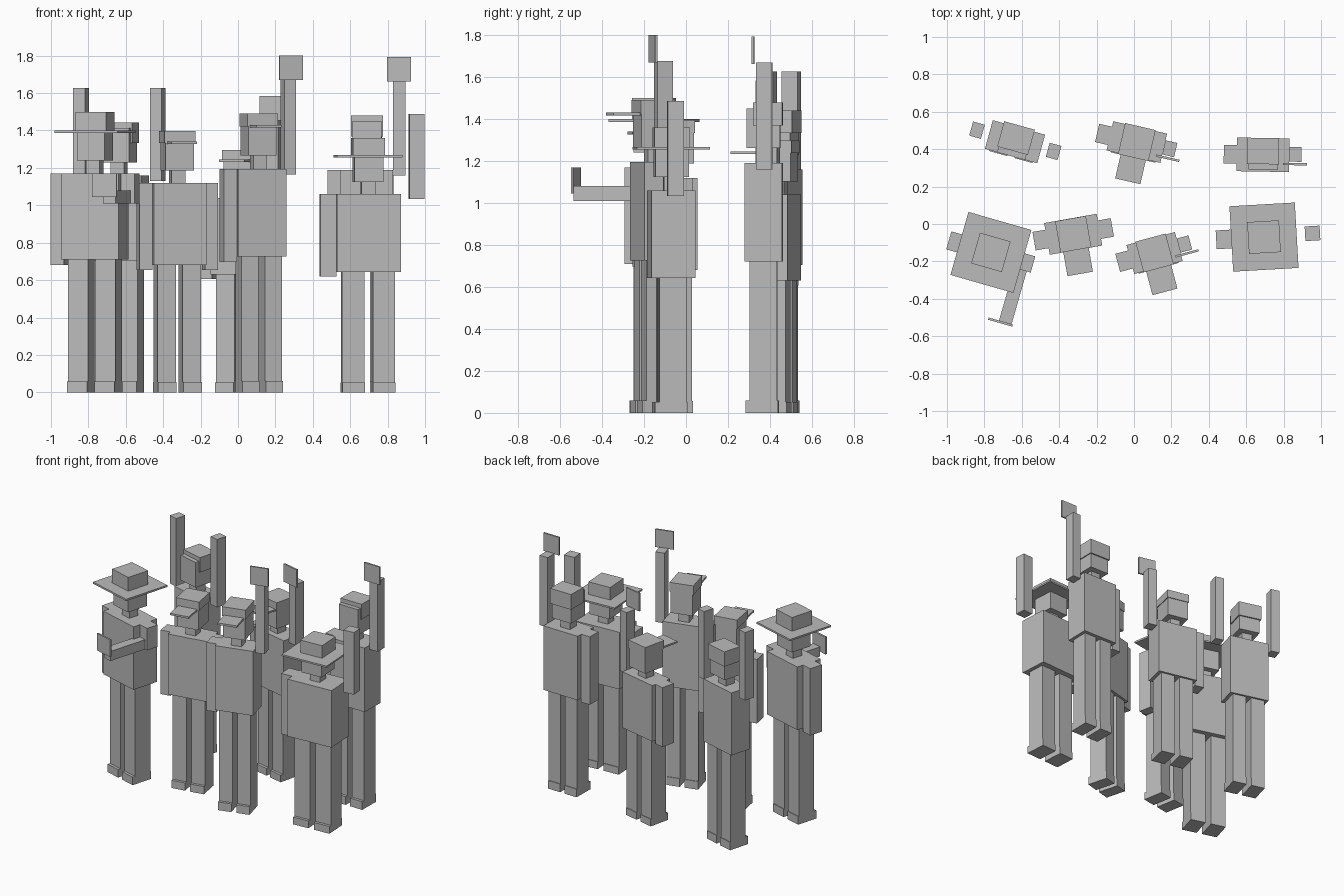
import bpy
from math import radians
from mathutils import Matrix, Vector

if "Cube" in bpy.data.objects:
    bpy.data.objects.remove(bpy.data.objects["Cube"])

grey = bpy.data.materials.new("plain_grey")
grey.diffuse_color = (0.5, 0.5, 0.5, 1)
grey.use_nodes = True
grey.node_tree.nodes["Principled BSDF"].inputs["Base Color"].default_value = grey.diffuse_color


def box(name, frame, x, y, z):
    """Box given by (min, max) ranges in a person's own frame."""
    xs, ys, zs = sorted(x), sorted(y), sorted(z)
    pts = [frame @ Vector((a, b, c)) for c in zs for b in ys for a in xs]
    faces = [(0, 2, 3, 1), (4, 5, 7, 6), (0, 1, 5, 4),
             (2, 6, 7, 3), (0, 4, 6, 2), (1, 3, 7, 5)]
    mesh = bpy.data.meshes.new(name)
    mesh.from_pydata(pts, [], faces)
    mesh.materials.append(grey)
    ob = bpy.data.objects.new(name, mesh)
    bpy.context.collection.objects.link(ob)


def mid(c, size):
    return (c - size / 2, c + size / 2)


def person(tag, pos, turn, top, w, d, left, right, headwear, arm_w=0.07, gap=0.0):
    """top = shoulder height; all heights are proportions of it."""
    frame = Matrix.Translation((*pos, 0)) @ Matrix.Rotation(radians(turn), 4, 'Z')

    def part(name, x, y, z):
        box(f"{tag}_{name}", frame, x, y, (z[0] * top, z[1] * top))

    # legs and shoes
    for side, s in (("left", -1), ("right", 1)):
        lx = mid(s * w * 0.24, w * 0.35)
        part(f"{side}_leg", lx, mid(0, 0.13), (0.05, 0.615))
        part(f"{side}_shoe", lx, (-0.085, 0.07), (0, 0.05))
    # body, neck and head
    part("torso", mid(0, w), mid(0, d), (0.607, 1))
    part("neck", mid(0, 0.075), mid(0, 0.075), (1, 1.062))
    head_top = {"hair": 1.218, "cap": 1.19, "hat": 1.187}[headwear]
    part("head", mid(0, 0.155), mid(0, 0.16), (1.06, head_top))
    # headwear
    if headwear == "hair":
        part("hair", mid(0, 0.17), (-0.05, 0.09), (1.15, 1.243))
    elif headwear == "cap":
        part("cap", mid(0, 0.167), mid(0, 0.17), (1.19, 1.247))
        part("cap_brim", mid(0, 0.138), (-0.215, -0.06), (1.185, 1.197))
    else:
        part("hat_brim", mid(0, 0.35), mid(0, 0.35), (1.185, 1.196))
        part("hat_crown", mid(0, 0.17), mid(0, 0.17), (1.196, 1.282))
    # arms
    for side, s, pose in (("left", -1, left), ("right", 1, right)):
        inner = w / 2
        if pose == "down":
            part(f"{side}_arm", (s * inner, s * (inner + arm_w + 0.005)),
                 mid(0, 0.1), (0.583, 1))
        elif pose in ("up", "card"):
            a = inner + gap
            part(f"{side}_arm", (s * a, s * (a + arm_w)), mid(0.005, 0.078), (0.975, 1.403))
            if pose == "card":
                part("card", mid(s * (a + arm_w / 2), 0.128), (-0.053, -0.041),
                     (1.397, 1.397 + 0.131 / top))
        elif pose == "tablet":
            part(f"{side}_upper_arm", (s * inner, s * (inner + 0.075)), mid(0, 0.09), (0.863, 1))
            part(f"{side}_forearm", mid(s * 0.177, 0.07), (-0.338, 0.04), (0.863, 0.923))
            part("tablet", mid(s * 0.152, 0.135), (-0.35, -0.338), (0.893, 1.0))


# back row
person("back_left", (-0.636, 0.44), -15.5, 1.16, 0.29, 0.158, "up", "up", "hair", 0.065, 0.035)
person("back_middle", (0.015, 0.438), -13, 1.04, 0.295, 0.16, "down", "card", "cap", 0.065)
person("back_right", (0.69, 0.37), -1, 1.19, 0.28, 0.18, "down", "card", "hair", 0.065)
# front row
person("front_left", (-0.765, -0.152), -16, 1.17, 0.318, 0.2, "down", "tablet", "hat")
person("front_mid_left", (-0.325, -0.055), 10, 1.12, 0.285, 0.172, "down", "down", "cap", 0.065)
person("front_mid_right", (0.11, -0.155), 15, 1.195, 0.268, 0.16, "down", "card", "cap", 0.065)
person("front_right", (0.695, -0.07), 3.3, 1.06, 0.342, 0.21, "down", "up", "hat", 0.08, 0.049)
